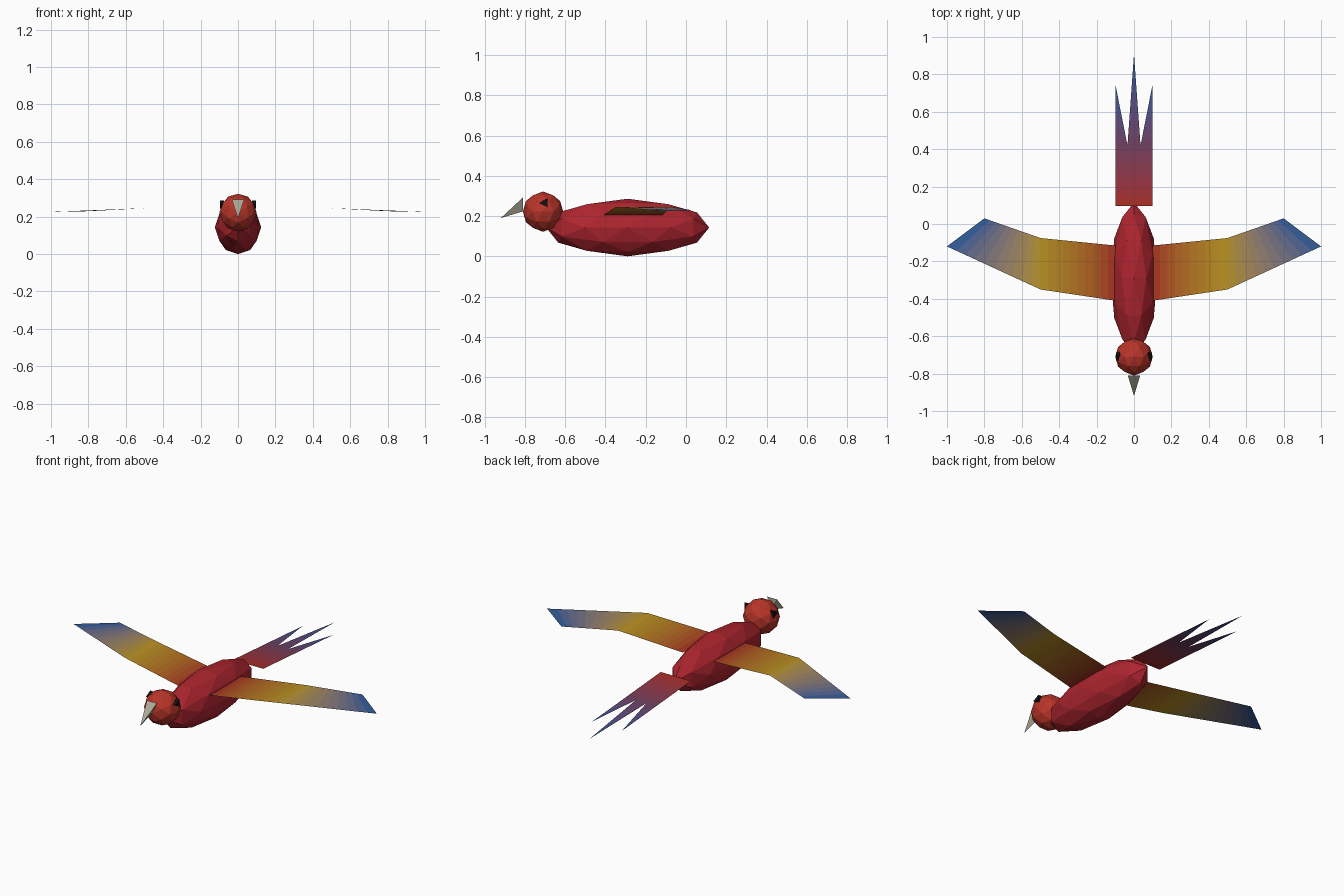
import bpy, bmesh, math
from mathutils import Matrix, Vector

if "Cube" in bpy.data.objects:
    bpy.data.objects.remove(bpy.data.objects["Cube"])

RED, YELLOW, BLUE = (0.4, 0.025, 0.016), (0.5, 0.3, 0.016), (0.012, 0.1, 0.34)
PURPLE = (0.16, 0.05, 0.11)
BANDS = 10


def material(name, colour):
    mat = bpy.data.materials.new(name)
    mat.use_nodes = True
    mat.diffuse_color = (*colour, 1)
    shader = mat.node_tree.nodes["Principled BSDF"]
    shader.inputs["Base Color"].default_value = (*colour, 1)
    shader.inputs["Roughness"].default_value = 0.8
    return mat


def gradient(name, colours):
    """One material per band, blending through the colours."""
    mats = []
    for a, b in zip(colours, colours[1:]):
        for i in range(BANDS):
            mix = Vector(a).lerp(Vector(b), (i + 0.5) / BANDS)
            mats.append(material(f"{name}_{len(mats)}", mix))
    return mats


def finish(name, bm, mats):
    mesh = bpy.data.meshes.new(name)
    bm.to_mesh(mesh)
    bm.free()
    for mat in mats:
        mesh.materials.append(mat)
    obj = bpy.data.objects.new(name, mesh)
    bpy.context.collection.objects.link(obj)
    return obj


def faceted_ball(name, centre, radii, mat):
    """Low-poly ball with an edge midpoint on every axis."""
    bm = bmesh.new()
    turn = Matrix.Rotation(-math.atan((math.sqrt(5) - 1) / 2), 4, 'Y')
    bmesh.ops.create_icosphere(bm, subdivisions=2, radius=1)
    shape = Matrix.Translation(centre) @ Matrix.Diagonal((*radii, 1)) @ turn
    bmesh.ops.transform(bm, matrix=shape, verts=bm.verts)
    return finish(name, bm, [mat])


def feather_sheet(name, edges, mats, side=1):
    """Thin sheet lofted through pairs of points, banded in colour."""
    bm = bmesh.new()
    flip = Vector((side, 1, 1))
    rows = [[Vector(p) * flip for p in edges[0]]]
    for start, end in zip(edges, edges[1:]):
        for i in range(1, BANDS + 1):
            rows.append([Vector(p).lerp(Vector(q), i / BANDS) * flip
                         for p, q in zip(start, end)])
    verts = [[bm.verts.new(p) for p in row] for row in rows]
    for i, (a, b) in enumerate(zip(verts, verts[1:])):
        face = bm.faces.new((a[0], a[1], b[1], b[0]))
        face.material_index = i
        face.normal_update()
        if face.normal.z < 0:
            face.normal_flip()
    bmesh.ops.remove_doubles(bm, verts=bm.verts, dist=0.0001)
    return finish(name, bm, mats)


def hull(name, points, mat):
    bm = bmesh.new()
    for p in points:
        bm.verts.new(p)
    bmesh.ops.convex_hull(bm, input=bm.verts)
    bmesh.ops.recalc_face_normals(bm, faces=bm.faces)
    return finish(name, bm, [mat])


# Body and head
faceted_ball("body", (0, -0.29, 0.143), (0.124, 0.405, 0.143),
             material("body_red", (0.42, 0.018, 0.028)))
faceted_ball("head", (0, -0.71, 0.222), (0.1, 0.1, 0.1),
             material("head_red", (0.48, 0.035, 0.022)))

# Hooked beak
hull("beak", [(-0.033, -0.81, 0.292), (0.033, -0.81, 0.292),
              (0, -0.81, 0.223), (0, -0.92, 0.19)],
     material("beak_grey", (0.42, 0.4, 0.31)))

# Wings and eyes, one per side
wing_mats = gradient("wing", [RED, YELLOW, BLUE])
wing_edges = [((0.1, -0.41, 0.205), (0.1, -0.115, 0.205)),
              ((0.5, -0.35, 0.245), (0.5, -0.075, 0.245)),
              ((1.0, -0.12, 0.225), (0.8, 0.03, 0.229))]
black = material("eye_black", (0.006, 0.006, 0.006))
eye_profile = [(-0.73, 0.265), (-0.688, 0.287), (-0.688, 0.243)]
for label, side in (("left", 1), ("right", -1)):
    feather_sheet(f"{label}_wing", wing_edges, wing_mats, side)
    hull(f"{label}_eye", [(side * x, y, z) for x in (0.075, 0.097)
                          for y, z in eye_profile], black)

# Tail: three pointed feathers on a gently drooping plane
tail_mats = gradient("tail", [RED, PURPLE, BLUE])
BASE, NOTCH = 0.095, 0.42


def tail_point(x, y):
    return (x, y, 0.17 - 0.075 * (y - BASE))


def tail_feather(name, inner, outer, tip, side=1):
    ends = [((inner, BASE), (outer, BASE)),
            ((inner, NOTCH), (outer, NOTCH)), (tip, tip)]
    feather_sheet(name, [[tail_point(*p) for p in pair] for pair in ends],
                  tail_mats, side)


tail_feather("middle_tail_feather", -0.035, 0.035, (0, 0.91))
for label, side in (("left", 1), ("right", -1)):
    tail_feather(f"{label}_tail_feather", 0.035, 0.1, (0.1, 0.75), side)
